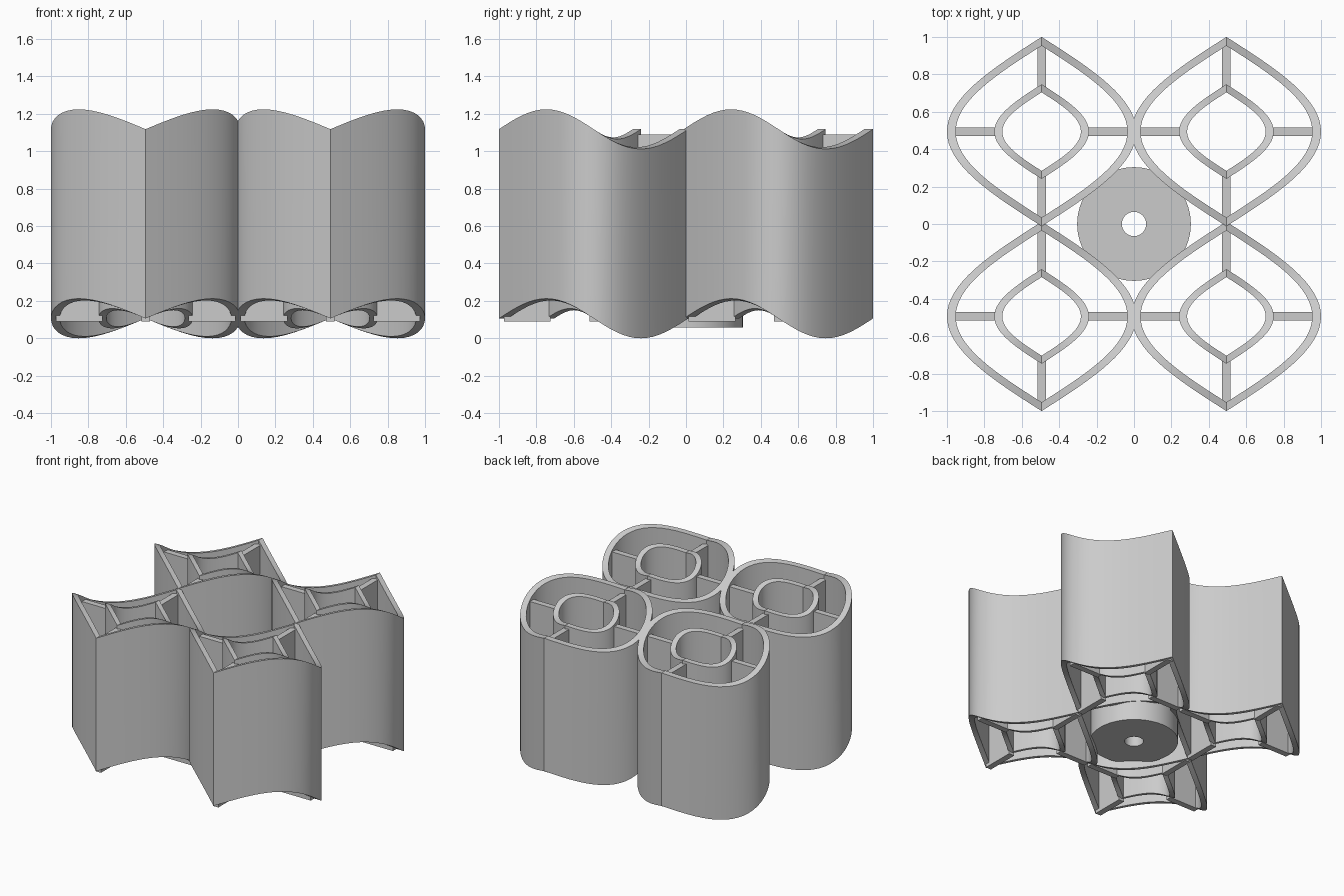
import bpy
import bmesh
from math import sin, cos, pi

HALF = 0.506       # half width of a cell
STEP = 0.494       # distance of a cell from the middle
BASE = 0.106       # mean height of the wavy lower rim
TALL = 1.012       # height of a cell wall
WAVE = 0.106       # rim wave at full cell size
SEGS = 32          # segments along each curved side

if "Cube" in bpy.data.objects:
    bpy.data.objects.remove(bpy.data.objects["Cube"])

grey = bpy.data.materials.new("plain grey")
grey.use_nodes = True
colour = (0.6, 0.6, 0.6, 1)
grey.diffuse_color = colour
grey.node_tree.nodes["Principled BSDF"].inputs["Base Color"].default_value = colour


def finish(name, bm, smooth=False):
    bmesh.ops.recalc_face_normals(bm, faces=bm.faces)
    mesh = bpy.data.meshes.new(name)
    bm.to_mesh(mesh)
    bm.free()
    mesh.materials.append(grey)
    obj = bpy.data.objects.new(name, mesh)
    bpy.context.collection.objects.link(obj)
    if smooth:
        bpy.ops.object.select_all(action='DESELECT')
        obj.select_set(True)
        bpy.context.view_layer.objects.active = obj
        bpy.ops.object.shade_smooth_by_angle(angle=pi / 6)
    return obj


def tube(name, rings):
    """Bridge four vertex rings (outer low, outer high, inner high, inner low) into a closed tube."""
    bm = bmesh.new()
    loops = [[bm.verts.new(p) for p in ring] for ring in rings]
    count = len(loops[0])
    for a, b in zip(loops, loops[1:] + loops[:1]):
        for i in range(count):
            j = (i + 1) % count
            bm.faces.new((a[i], a[j], b[j], b[i]))
    return finish(name, bm, True)


def leaf(size, height, cx, cy):
    """Pointed oval made of two cosine arcs, with a wave in its height."""
    ring = []
    for i in range(2 * SEGS):
        side = 1 if i < SEGS else -1
        t = (i % SEGS / SEGS - 0.5) * side
        z = height - WAVE * size / HALF * sin(2 * pi * t)
        ring.append((cx + side * size * cos(pi * t), cy + 2 * size * t, z))
    return ring


def leaf_tube(name, outer, inner, cx, cy):
    top = BASE + TALL
    return tube(name, [leaf(outer, BASE, cx, cy), leaf(outer, top, cx, cy),
                       leaf(inner, top, cx, cy), leaf(inner, BASE, cx, cy)])


def spokes(name, cx, cy):
    """Four flat webs joining the inner tube to the outer wall."""
    bm = bmesh.new()
    start, end, width, low, high = 0.23, 0.48, 0.045, 0.09, 1.09
    for dx, dy in ((1, 0), (-1, 0), (0, 1), (0, -1)):
        verts = bmesh.ops.create_cube(bm, size=1)["verts"]
        size = (end - start if dx else width, end - start if dy else width, high - low)
        bmesh.ops.scale(bm, vec=size, verts=verts)
        mid = (start + end) / 2
        bmesh.ops.translate(bm, vec=(cx + dx * mid, cy + dy * mid, (low + high) / 2), verts=verts)
    finish(name, bm)


# Four cells, each an outer wall, an inner tube and spokes
for depth, cy in (("front", -STEP), ("back", STEP)):
    for side, cx in (("left", STEP), ("right", -STEP)):
        place = depth + "_" + side
        leaf_tube(place + "_outer_wall", HALF, 0.459, cx, cy)
        leaf_tube(place + "_inner_tube", 0.253, 0.21, cx, cy)
        spokes(place + "_spokes", cx, cy)


# Round hub with a through hole in the middle gap
def circle(radius, z):
    return [(radius * cos(pi * i / SEGS), radius * sin(pi * i / SEGS), z) for i in range(2 * SEGS)]


tube("centre_hub", [circle(0.304, 0.058), circle(0.304, 0.36),
                    circle(0.065, 0.36), circle(0.065, 0.058)])
